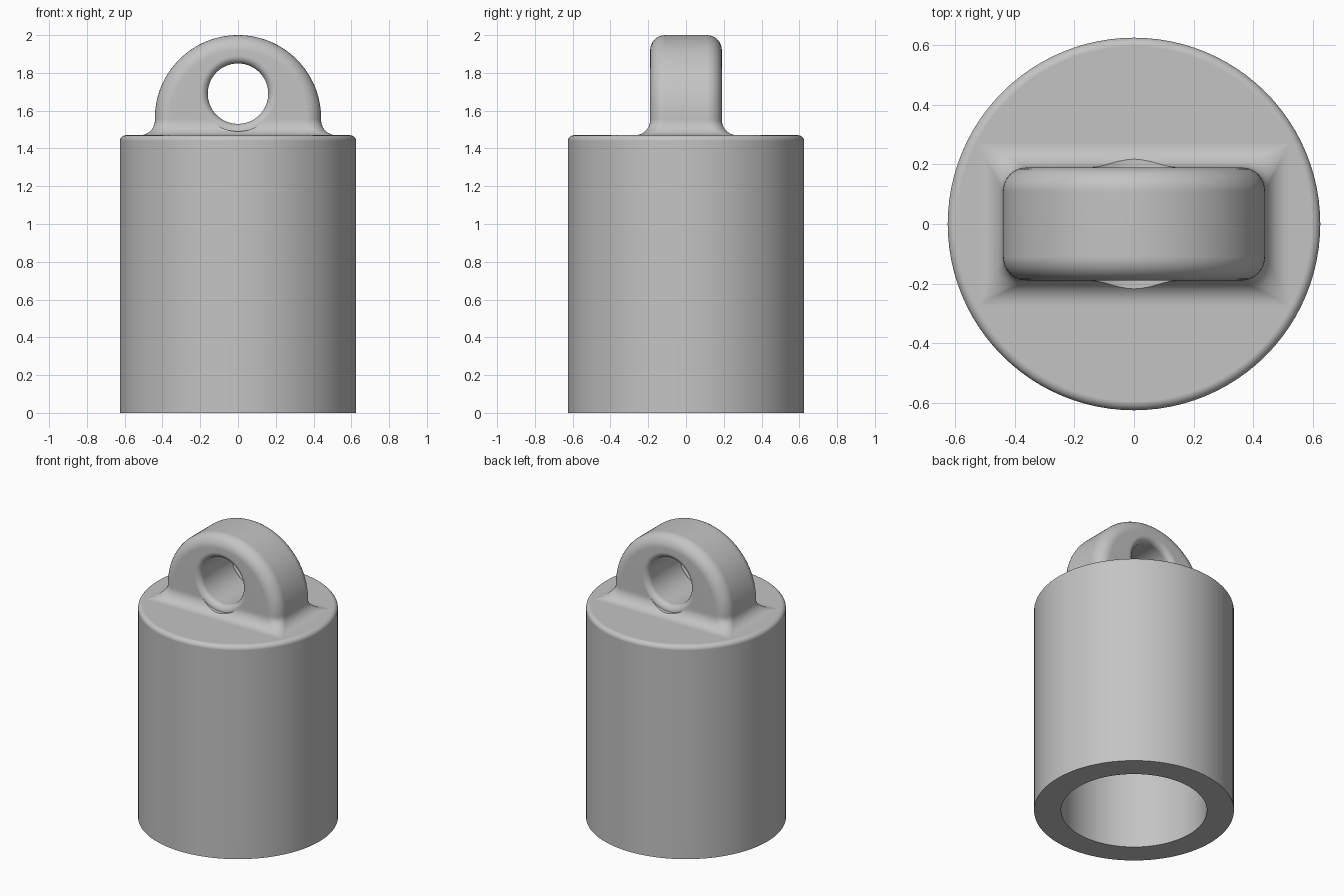
import bpy
import bmesh
from math import sin, cos, pi

if "Cube" in bpy.data.objects:
    bpy.data.objects.remove(bpy.data.objects["Cube"], do_unlink=True)

SEG = 96
BODY_R, BODY_TOP, EDGE = 0.625, 1.47, 0.03
BORE_R, BORE_TOP = 0.456, 1.25
HALF_W, HALF_D, FILLET = 0.44, 0.19, 0.08
ARCH_Z = 1.56
HOLE_R, HOLE_Z, HOLE_EDGE = 0.16, 1.69, 0.04

grey = bpy.data.materials.new("plain grey")
grey.use_nodes = True
colour = (0.55, 0.55, 0.55, 1)
grey.diffuse_color = colour
grey.node_tree.nodes["Principled BSDF"].inputs["Base Color"].default_value = colour


def arc(cx, cy, r, start, end, steps=8):
    return [(cx + r * cos(start + (end - start) * i / steps),
             cy + r * sin(start + (end - start) * i / steps)) for i in range(steps + 1)]


def make_object(name, bm):
    bmesh.ops.remove_doubles(bm, verts=bm.verts, dist=0.0001)
    bmesh.ops.recalc_face_normals(bm, faces=bm.faces)
    mesh = bpy.data.meshes.new(name)
    bm.to_mesh(mesh)
    bm.free()
    mesh.materials.append(grey)
    obj = bpy.data.objects.new(name, mesh)
    bpy.context.collection.objects.link(obj)
    return obj


def bridge(bm, rings, closed):
    """Join successive rows of points with quads."""
    rows = [[bm.verts.new(p) for p in ring] for ring in rings]
    for a, b in zip(rows, rows[1:]):
        n = len(a)
        for i in range(n if closed else n - 1):
            j = (i + 1) % n
            bm.faces.new((a[i], a[j], b[j], b[i]))
    return rows


def lathe(bm, profile):
    """Spin (radius, height) points about z and cap both ends."""
    rings = [[(r * cos(2 * pi * i / SEG), r * sin(2 * pi * i / SEG), z)
              for i in range(SEG)] for r, z in profile]
    rows = bridge(bm, rings, True)
    bm.faces.new(rows[0])
    bm.faces.new(rows[-1])


def finish(obj):
    bpy.ops.object.select_all(action="DESELECT")
    obj.select_set(True)
    bpy.context.view_layer.objects.active = obj
    bpy.ops.object.shade_smooth_by_angle(angle=0.6)
    normals = obj.modifiers.new("even shading", "WEIGHTED_NORMAL")
    normals.keep_sharp = True


# Hollow cylinder, open at the bottom with a rounded top rim
bm = bmesh.new()
rim = arc(BODY_R - EDGE, BODY_TOP - EDGE, EDGE, 0, pi / 2)
lathe(bm, [(BORE_R, BORE_TOP), (BORE_R, 0), (BODY_R, 0)] + rim)
finish(make_object("hollow_body", bm))


# Lug: one rounded-rectangle outline is swept over the arch and flared at the foot
def half_outline(spread):
    r = max(FILLET - spread, 0.002)
    w, d = HALF_W + spread, HALF_D + spread
    return ([(0, -d)] + arc(w - r, -d + r, r, -pi / 2, 0)
            + arc(w - r, d - r, r, 0, pi / 2) + [(0, d)])


bm = bmesh.new()
half = half_outline(0)
bridge(bm, [[(x * cos(pi * i / 64), y, ARCH_Z + x * sin(pi * i / 64)) for x, y in half]
            for i in range(65)], False)

levels = [(0, ARCH_Z)]
levels += [(FILLET * (1 - cos(t)), BODY_TOP + FILLET * (1 - sin(t)))
           for t in [pi / 2 * i / 10 for i in range(11)]]
levels += [(FILLET, BODY_TOP - 0.02)]
foot = []
for spread, z in levels:
    side = half_outline(spread)
    foot.append([(x, y, z) for x, y in side] + [(-x, y, z) for x, y in side[-2:0:-1]])
bm.faces.new(bridge(bm, foot, True)[-1])
lug = make_object("lug", bm)

# Eyelet with rounded edges, cut through the lug
bm = bmesh.new()
outer = HOLE_R + HOLE_EDGE
flare = arc(outer, HALF_D - HOLE_EDGE, HOLE_EDGE, pi, pi / 2)
end = [(outer, HALF_D + 0.2)]
mirrored = [(r, -z) for r, z in reversed(flare + end)]
lathe(bm, mirrored + flare + end)
cutter = make_object("eyelet_cutter", bm)
cutter.rotation_euler = (pi / 2, 0, 0)
cutter.location = (0, 0, HOLE_Z)
cutter.hide_render = True
cutter.hide_viewport = True

cut = lug.modifiers.new("eyelet", "BOOLEAN")
cut.operation = "DIFFERENCE"
cut.solver = "EXACT"
cut.object = cutter
bpy.context.view_layer.update()
bpy.context.view_layer.objects.active = lug
bpy.ops.object.modifier_apply(modifier=cut.name)
finish(lug)
